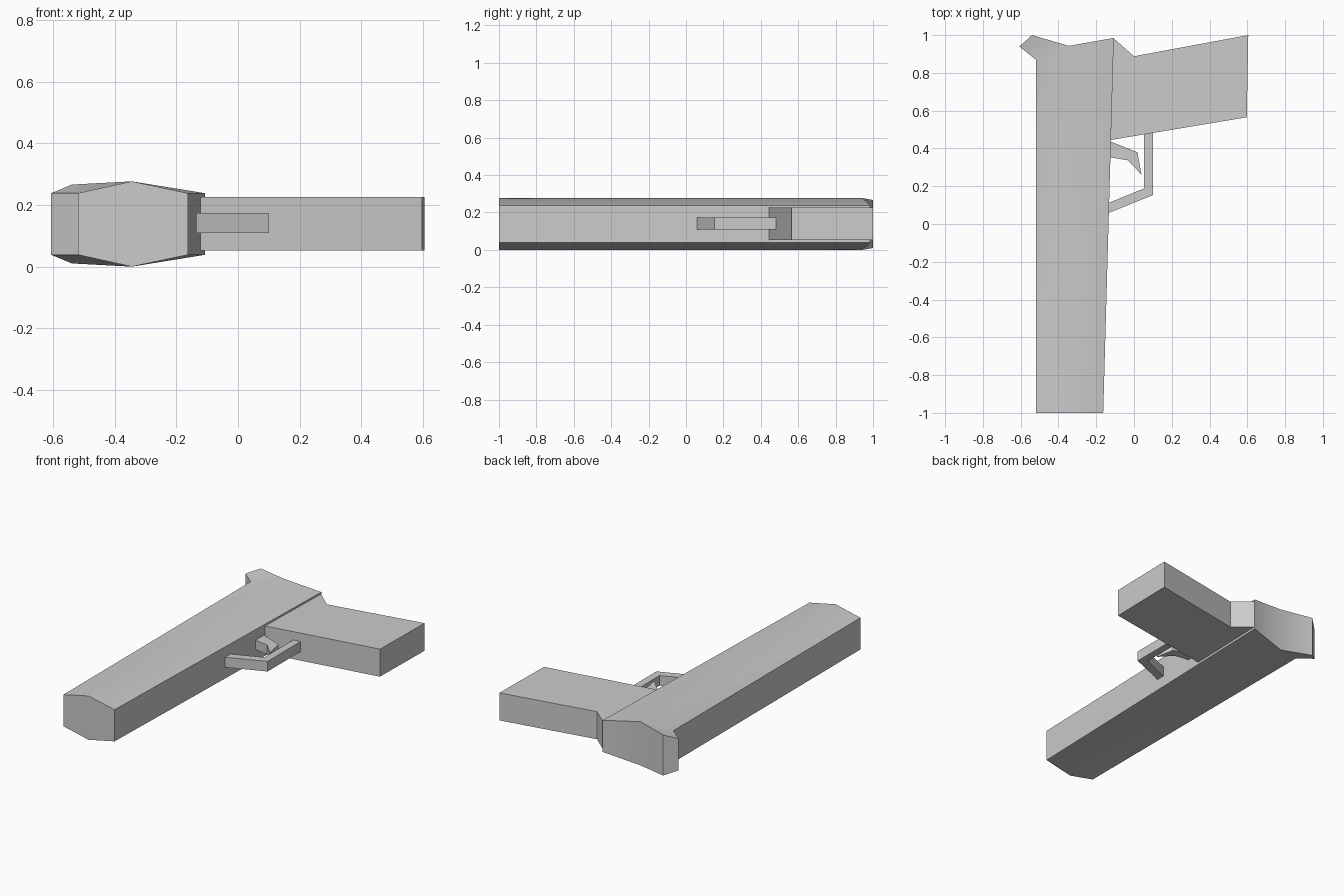
import bpy, bmesh
from math import radians

if "Cube" in bpy.data.objects:
    bpy.data.objects.remove(bpy.data.objects["Cube"])

MID_Z = 0.1385  # the model lies on its side, symmetric about this height

grey = bpy.data.materials.new("plain grey")
grey.use_nodes = True
grey.diffuse_color = (0.6, 0.6, 0.6, 1)
grey.node_tree.nodes["Principled BSDF"].inputs["Base Color"].default_value = (0.6, 0.6, 0.6, 1)


def slab(name, outline, panels=None, z=MID_Z):
    """Closed solid: outline of (x, y, half thickness), mirrored above and below z."""
    bm = bmesh.new()
    top = [bm.verts.new((x, y, z + h)) for x, y, h in outline]
    low = [bm.verts.new((x, y, z - h)) for x, y, h in outline]
    n = len(outline)
    for panel in panels or [range(n)]:
        bm.faces.new([top[i] for i in panel])
        bm.faces.new([low[i] for i in reversed(panel)])
    for i in range(n):
        j = (i + 1) % n
        bm.faces.new((top[i], low[i], low[j], top[j]))
    bmesh.ops.recalc_face_normals(bm, faces=bm.faces)
    mesh = bpy.data.meshes.new(name)
    bm.to_mesh(mesh)
    bm.free()
    mesh.materials.append(grey)
    mesh.shade_smooth()
    mesh.set_sharp_from_angle(angle=radians(35))
    obj = bpy.data.objects.new(name, mesh)
    bpy.context.collection.objects.link(obj)
    return obj


def flat(points, half):
    return [(x, y, half) for x, y in points]


# Slide: ridged along the middle, with a flared spur at the rear
EDGE, RIDGE, TAIL = 0.1, 0.1385, 0.128
slab("slide", [
    (-0.52, -1.0, EDGE), (-0.345, -1.0, RIDGE), (-0.163, -1.0, EDGE),
    (-0.107, 0.985, EDGE), (-0.345, 0.943, RIDGE), (-0.54, 1.0, TAIL),
    (-0.607, 0.94, EDGE), (-0.52, 0.87, EDGE),
], panels=[(0, 1, 4, 7), (1, 2, 3, 4), (4, 5, 6, 7)])

# Grip with its sloping tang
slab("grip", flat([
    (-0.122, 0.445), (0.597, 0.565), (0.605, 1.0), (0.0, 0.888), (-0.108, 0.983),
], 0.087), z=0.14)

# Trigger guard: bent strap from slide to grip
slab("trigger_guard", flat([
    (-0.135, 0.058), (0.1, 0.153), (0.1, 0.485), (0.053, 0.478),
    (0.053, 0.188), (-0.134, 0.112),
], 0.032), z=0.142)

# Curved trigger
slab("trigger", flat([
    (-0.125, 0.437), (0.018, 0.38), (0.04, 0.26), (-0.032, 0.337), (-0.125, 0.353),
], 0.03), z=0.142)
